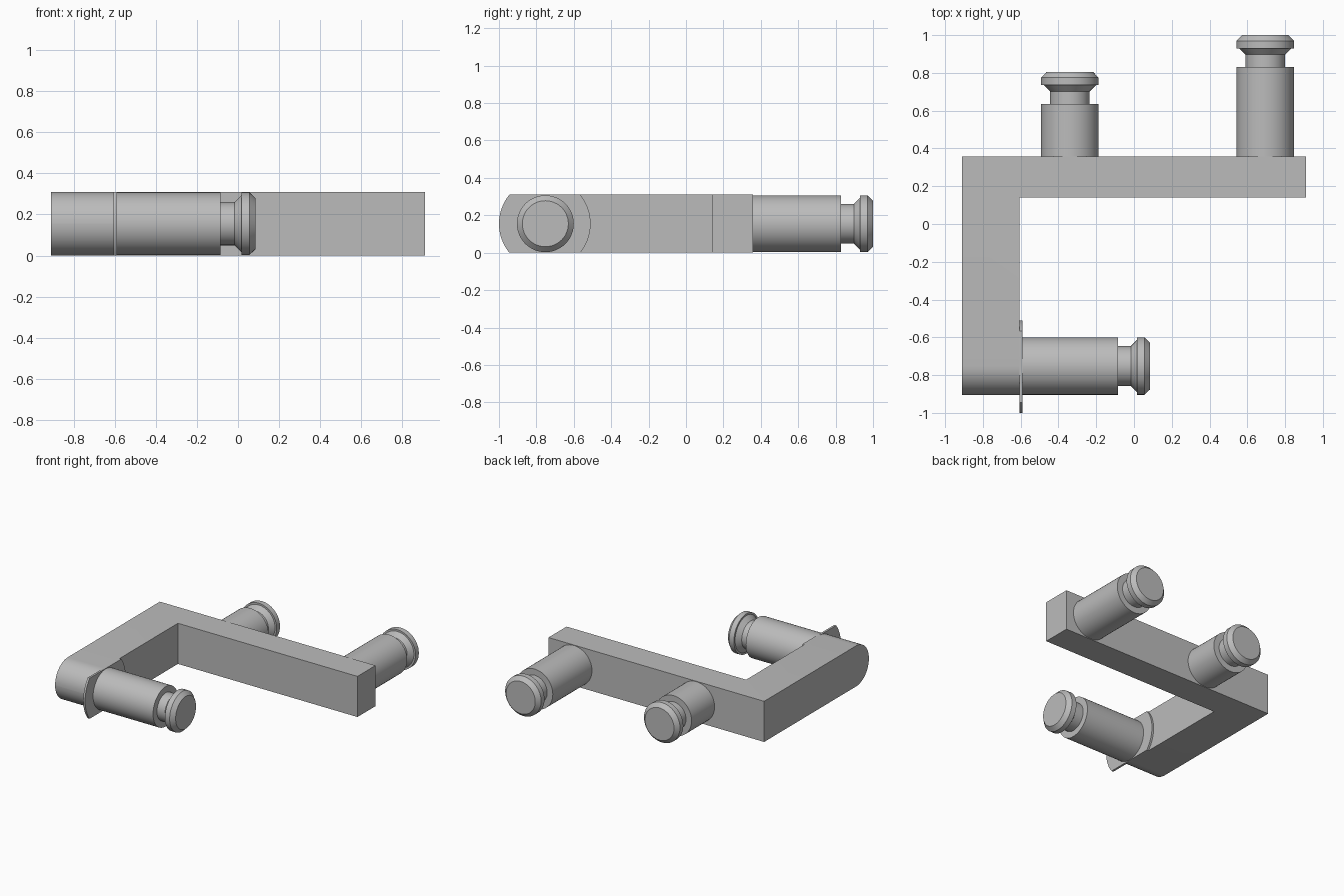
import bpy, bmesh, math
from mathutils import Vector, Matrix

if "Cube" in bpy.data.objects:
    bpy.data.objects.remove(bpy.data.objects["Cube"])

HEIGHT = 0.31
MID = HEIGHT / 2
PEG_R = 0.152

grey = bpy.data.materials.new("plain grey")
grey.use_nodes = True
grey.diffuse_color = (0.5, 0.5, 0.5, 1)
grey.node_tree.nodes["Principled BSDF"].inputs["Base Color"].default_value = (0.5, 0.5, 0.5, 1)


def finish(bm, name):
    bmesh.ops.recalc_face_normals(bm, faces=bm.faces[:])
    mesh = bpy.data.meshes.new(name)
    bm.to_mesh(mesh)
    bm.free()
    mesh.materials.append(grey)
    obj = bpy.data.objects.new(name, mesh)
    bpy.context.collection.objects.link(obj)
    bpy.ops.object.select_all(action="DESELECT")
    obj.select_set(True)
    bpy.context.view_layer.objects.active = obj
    bpy.ops.object.shade_smooth_by_angle(angle=math.radians(20))
    return obj


def prism(points, offset):
    """Extrude a closed outline along the offset."""
    bm = bmesh.new()
    face = bm.faces.new([bm.verts.new(p) for p in points])
    result = bmesh.ops.extrude_face_region(bm, geom=[face], use_keep_orig=True)
    moved = [g for g in result["geom"] if isinstance(g, bmesh.types.BMVert)]
    bmesh.ops.translate(bm, verts=moved, vec=offset)
    return bm


def peg(name, base, turn, shaft, sides=48):
    """Lathe a grooved peg along +z, then turn it onto its axis."""
    profile = [(PEG_R, 0), (PEG_R, shaft), (0.105, shaft), (0.105, shaft + 0.067),
               (0.138, shaft + 0.1), (PEG_R, shaft + 0.1),
               (PEG_R, shaft + 0.14), (0.123, shaft + 0.17)]
    bm = bmesh.new()
    rings = [[bm.verts.new((r * math.cos(math.tau * i / sides),
                            r * math.sin(math.tau * i / sides), h))
              for i in range(sides)] for r, h in profile]
    for low, high in zip(rings, rings[1:]):
        for i in range(sides):
            j = (i + 1) % sides
            bm.faces.new((low[i], low[j], high[j], high[i]))
    bm.faces.new(rings[0])
    bm.faces.new(rings[-1])
    bm.transform(Matrix.Translation(base) @ turn)
    finish(bm, name)


# L-shaped body with a rounded free end on the short arm
outline = [(-0.91, 0.358), (-0.91, -0.905), (-0.605, -0.905),
           (-0.605, 0.14), (0.91, 0.14), (0.91, 0.358)]
body = prism([(x, y, 0) for x, y in outline], (0, 0, HEIGHT))
body.normal_update()
ends = [e for e in body.edges
        if all(v.co.y < -0.9 for v in e.verts)
        and abs(e.verts[0].co.z - e.verts[1].co.z) < 0.01]
bmesh.ops.bevel(body, geom=ends, offset=MID - 0.0005, segments=12,
                profile=0.5, affect="EDGES")
finish(body, "angled_body")

# Thin collar at the arm, cut flat above and below
radius, centre_y = 0.245, -0.755
limit = math.asin(MID / radius)
angles = [side + limit * (k / 8 - 1) for side in (0, math.pi) for k in range(17)]
collar = prism([(-0.606, centre_y + radius * math.cos(a), MID + radius * math.sin(a))
                for a in angles], (0.016, 0, 0))
finish(collar, "flat_collar")

# Grooved pegs: two at the back, one on the arm
to_back = Matrix.Rotation(-math.pi / 2, 4, "X")
to_left = Matrix.Rotation(math.pi / 2, 4, "Y")
peg("short_back_peg", Vector((-0.34, 0.35, MID)), to_back, 0.285)
peg("long_back_peg", Vector((0.695, 0.35, MID)), to_back, 0.48)
peg("arm_peg", Vector((-0.6, -0.752, MID)), to_left, 0.516)
